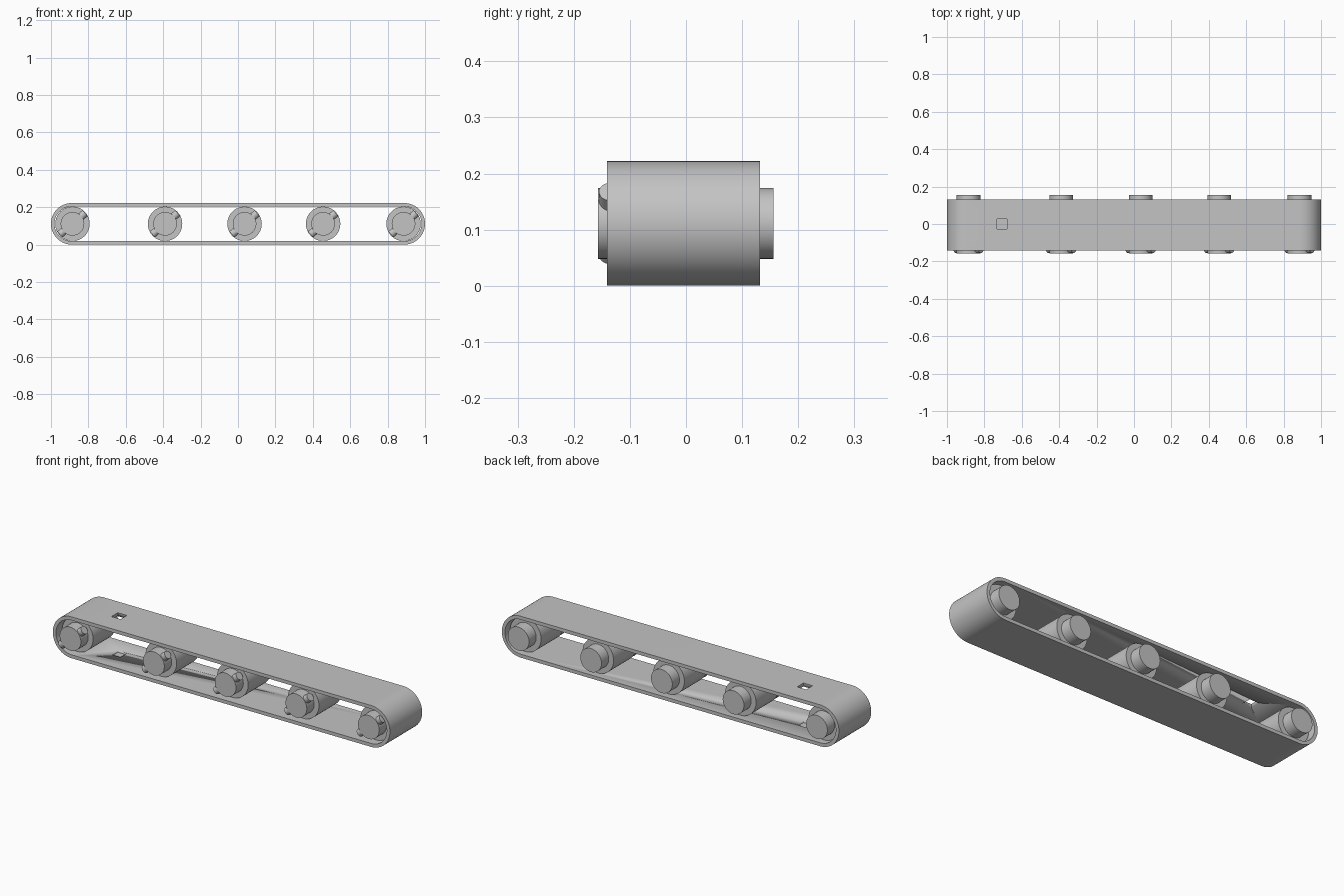
import bpy, bmesh, math
from mathutils import Matrix, Vector

if "Cube" in bpy.data.objects:
    bpy.data.objects.remove(bpy.data.objects["Cube"])

grey = bpy.data.materials.new("light grey")
grey.use_nodes = True
colour = (0.55, 0.55, 0.55, 1)
grey.diffuse_color = colour
grey.node_tree.nodes["Principled BSDF"].inputs["Base Color"].default_value = colour

MID_Z = 0.111
END_X = 0.889
BELT_FRONT, BELT_BACK = -0.141, 0.132
OUTER, INNER = 0.111, 0.0925


def finish(name, bm):
    bmesh.ops.recalc_face_normals(bm, faces=bm.faces)
    mesh = bpy.data.meshes.new(name)
    bm.to_mesh(mesh)
    bm.free()
    mesh.materials.append(grey)
    ob = bpy.data.objects.new(name, mesh)
    bpy.context.collection.objects.link(ob)
    bpy.ops.object.select_all(action="DESELECT")
    ob.select_set(True)
    bpy.context.view_layer.objects.active = ob
    bpy.ops.object.shade_smooth_by_angle(angle=math.radians(30))
    return ob


def stadium(radius, steps=32):
    pts = []
    for side, start in ((1, -math.pi / 2), (-1, math.pi / 2)):
        for i in range(steps + 1):
            a = start + math.pi * i / steps
            pts.append((side * END_X + radius * math.cos(a), MID_Z + radius * math.sin(a)))
    return pts


def cylinder(name, start, end, radius, segments=64):
    start, end = Vector(start), Vector(end)
    axis = end - start
    turn = axis.to_track_quat("Z", "Y").to_matrix().to_4x4()
    bm = bmesh.new()
    bmesh.ops.create_cone(bm, cap_ends=True, segments=segments, radius1=radius,
                          radius2=radius, depth=axis.length,
                          matrix=Matrix.Translation((start + end) / 2) @ turn)
    return finish(name, bm)


# Belt: closed loop with an even wall
bm = bmesh.new()
loops = [[bm.verts.new((x, y, z)) for x, z in stadium(r)]
         for r, y in ((OUTER, BELT_FRONT), (OUTER, BELT_BACK),
                      (INNER, BELT_BACK), (INNER, BELT_FRONT))]
for k in range(4):
    a, b = loops[k], loops[(k + 1) % 4]
    for i in range(len(a)):
        j = (i + 1) % len(a)
        bm.faces.new((a[i], a[j], b[j], b[i]))
belt = finish("belt", bm)

# Square hole through the upper run, blind pocket in the lower run
bm = bmesh.new()
bmesh.ops.create_cube(bm, size=1, matrix=Matrix.Translation((-0.705, 0, 0.16))
                      @ Matrix.Diagonal((0.054, 0.054, 0.3, 1)))
cutter = finish("hole_cutter", bm)
cutter.hide_render = True
cutter.hide_viewport = True
cut = belt.modifiers.new("square_hole", "BOOLEAN")
cut.operation = "DIFFERENCE"
cut.solver = "EXACT"
cut.object = cutter

# Rollers with end shafts and a cross pin near the front
pin_dir = Vector((math.cos(math.radians(40)), 0, math.sin(math.radians(40))))
for n, x in enumerate((-0.885, -0.39, 0.035, 0.455, 0.885), 1):
    cylinder(f"roller_{n}", (x, -0.095, MID_Z), (x, 0.095, MID_Z), 0.092)
    cylinder(f"shaft_{n}", (x, -0.157, MID_Z), (x, 0.156, MID_Z), 0.063)
    pin_mid = Vector((x, -0.134, MID_Z))
    cylinder(f"cross_pin_{n}", pin_mid - pin_dir * 0.088, pin_mid + pin_dir * 0.088, 0.021, 32)
